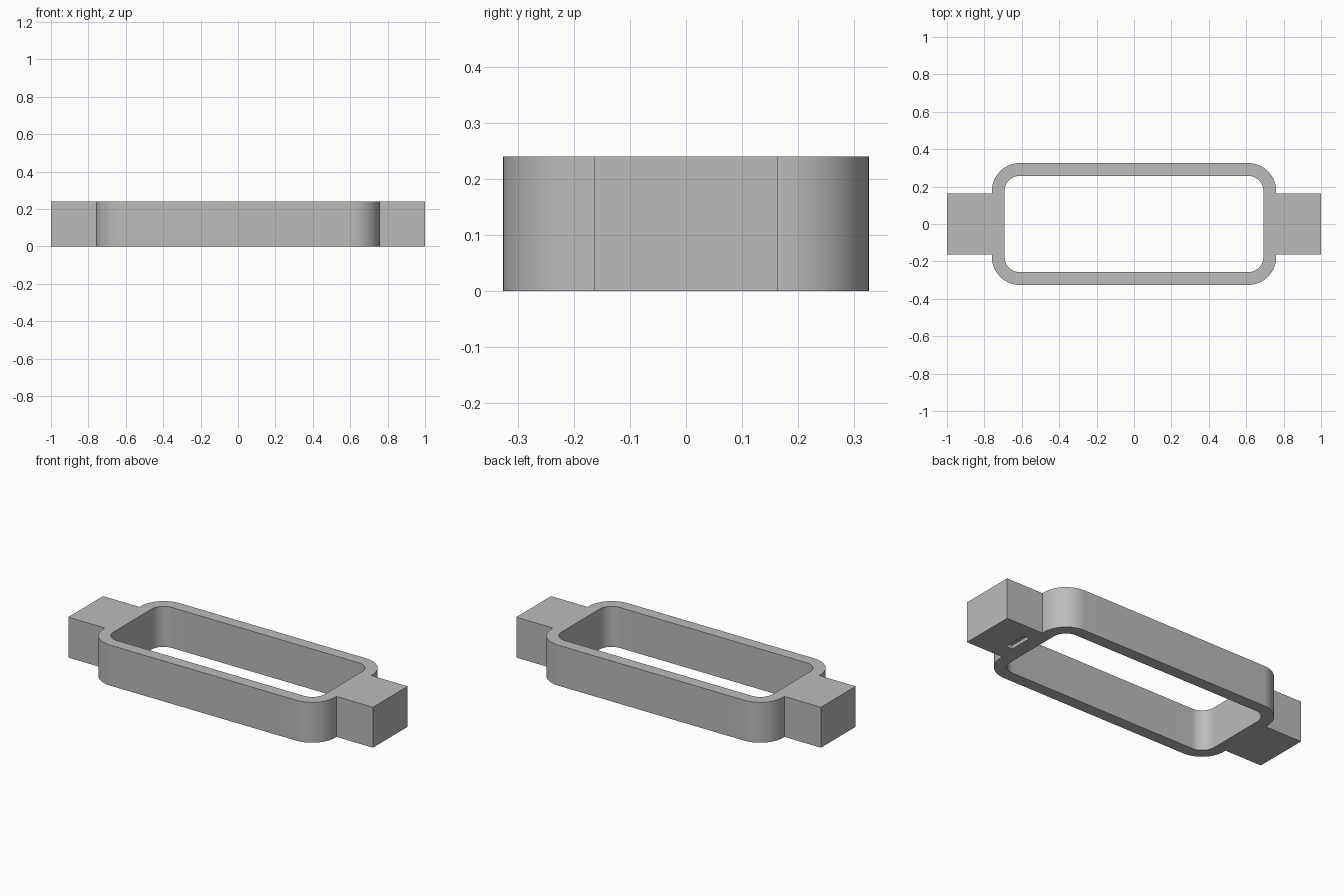
import bpy
import bmesh
from math import cos, sin, pi, radians

HEIGHT = 0.24

cube = bpy.data.objects.get("Cube")
if cube:
    bpy.data.objects.remove(cube, do_unlink=True)

grey = bpy.data.materials.new("plain grey")
grey.use_nodes = True
colour = (0.5, 0.5, 0.5, 1)
grey.diffuse_color = colour
grey.node_tree.nodes["Principled BSDF"].inputs["Base Color"].default_value = colour


def corner(half_x, half_y, radius, steps=16):
    """Rounded corner in the +x +y quadrant, from the side round to the back."""
    return [(half_x - radius + radius * cos(i / steps * pi / 2),
             half_y - radius + radius * sin(i / steps * pi / 2))
            for i in range(steps + 1)]


def mirrored(quarter):
    """Closed outline from one quadrant."""
    half = quarter + [(-x, y) for x, y in reversed(quarter)]
    return half + [(-x, -y) for x, y in half]


def add_loop(curve, points):
    spline = curve.splines.new("POLY")
    spline.points.add(len(points) - 1)
    for p, (x, y) in zip(spline.points, points):
        p.co = (x, y, 0, 1)
    spline.use_cyclic_u = True


# Flat outline: rounded frame with a tab at each end, and a rounded opening
curve = bpy.data.curves.new("frame_outline", "CURVE")
curve.dimensions = "2D"
curve.fill_mode = "BOTH"
curve.extrude = HEIGHT / 2
tab = [(1, 0.163), (0.76, 0.163)]
add_loop(curve, mirrored(tab + corner(0.76, 0.326, 0.15)))
add_loop(curve, mirrored(corner(0.692, 0.257, 0.08)))
outline = bpy.data.objects.new("frame_outline", curve)
bpy.context.collection.objects.link(outline)

# Solid frame welded from the extruded outline
mesh = bpy.data.meshes.new_from_object(
    outline.evaluated_get(bpy.context.evaluated_depsgraph_get()))
bpy.data.objects.remove(outline, do_unlink=True)
bm = bmesh.new()
bm.from_mesh(mesh)
bmesh.ops.translate(bm, vec=(0, 0, HEIGHT / 2), verts=bm.verts)
bmesh.ops.remove_doubles(bm, verts=bm.verts, dist=0.0001)
bmesh.ops.dissolve_limit(bm, angle_limit=radians(0.5), verts=bm.verts, edges=bm.edges)
bmesh.ops.recalc_face_normals(bm, faces=bm.faces)
bm.to_mesh(mesh)
bm.free()
mesh.materials.clear()
mesh.materials.append(grey)
frame = bpy.data.objects.new("frame_with_tabs", mesh)
bpy.context.collection.objects.link(frame)

# Shallow slot under the left tab
bpy.ops.mesh.primitive_cube_add(size=1, location=(0.795, 0.005, 0))
slot = bpy.context.object
slot.name = "slot_cutter"
slot.scale = (0.04, 0.14, 0.04)
slot.data.materials.append(grey)
slot.hide_render = True
slot.display_type = "WIRE"
cut = frame.modifiers.new("slot", "BOOLEAN")
cut.operation = "DIFFERENCE"
cut.solver = "EXACT"
cut.object = slot

# Apply the cut and smooth only the rounded corners
bpy.ops.object.select_all(action="DESELECT")
frame.select_set(True)
bpy.context.view_layer.objects.active = frame
bpy.ops.object.modifier_apply(modifier=cut.name)
bpy.data.objects.remove(slot, do_unlink=True)
bpy.ops.object.shade_smooth_by_angle(angle=radians(30))
